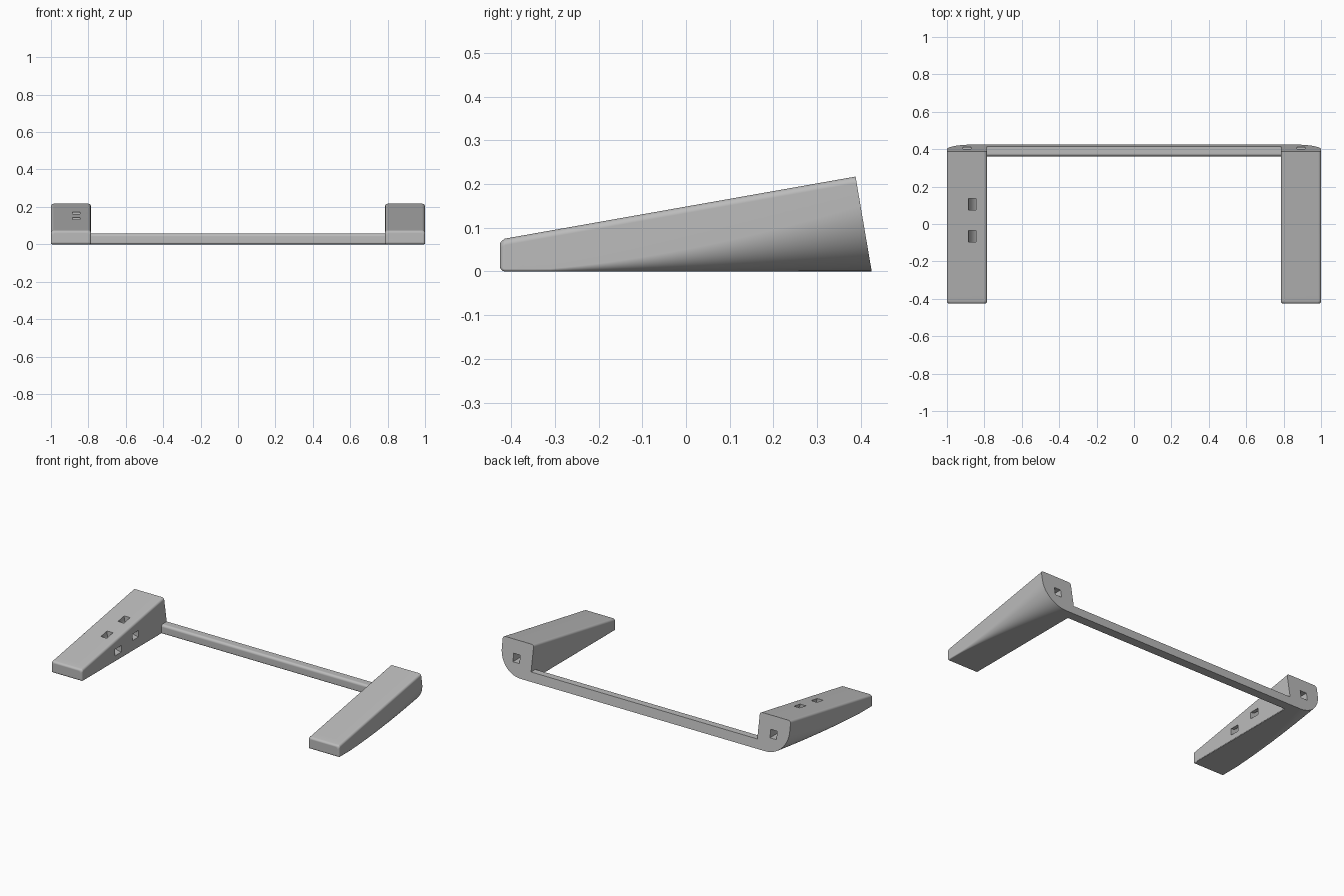
import bpy
import bmesh
from math import sin, cos, pi, radians

if "Cube" in bpy.data.objects:
    bpy.data.objects.remove(bpy.data.objects["Cube"], do_unlink=True)

FRONT, LENGTH, LEAN = -0.426, 0.851, 0.037   # front plane, base length, back lean
FRONT_H, BACK_H = 0.073, 0.217               # foot heights
INNER, OUTER = 0.786, 1.0                    # foot sides
EDGE = 0.015                                 # small edge rounding

grey = bpy.data.materials.new("grey plastic")
grey.use_nodes = True
colour = (0.5, 0.5, 0.5, 1)
grey.diffuse_color = colour
grey.node_tree.nodes["Principled BSDF"].inputs["Base Color"].default_value = colour


def make_object(name, bm):
    bmesh.ops.recalc_face_normals(bm, faces=bm.faces)
    mesh = bpy.data.meshes.new(name)
    bm.to_mesh(mesh)
    bm.free()
    mesh.materials.append(grey)
    obj = bpy.data.objects.new(name, mesh)
    bpy.context.collection.objects.link(obj)
    return obj


def loft(name, rings):
    """Skin a list of equal closed rings and cap both ends."""
    bm = bmesh.new()
    loops = [[bm.verts.new(p) for p in ring] for ring in rings]
    n = len(loops[0])
    for a, b in zip(loops, loops[1:]):
        for i in range(n):
            j = (i + 1) % n
            bm.faces.new((a[i], a[j], b[j], b[i]))
    bm.faces.new(loops[0])
    bm.faces.new(loops[-1])
    return make_object(name, bm)


def corner(cx, cz, r, start, steps):
    """Quarter circle, counter-clockwise from the start angle."""
    angles = [radians(start + 90 * i / steps) for i in range(steps + 1)]
    return [(cx + r * cos(a), cz + r * sin(a)) for a in angles]


def foot_ring(side, t, inset=0.0, push=0.0):
    """Foot section at t (0 front, 1 back); the outer lower corner rounds off to the back."""
    top = FRONT_H + t * (BACK_H - FRONT_H)
    x0, x1, z0, z1 = INNER + inset, OUTER - inset, inset, top - inset
    r = EDGE
    big = max(0.006, 0.15 * t ** 1.6)
    low = 0.006
    pts = (corner(x1 - r, z1 - r, r, 0, 5) + corner(x0 + r, z1 - r, r, 90, 5)
           + corner(x0 + low, z0 + low, low, 180, 3)
           + corner(x1 - big, z0 + big, big, 270, 14))
    return [(side * x, FRONT + push + t * (LENGTH - LEAN * z / top), z) for x, z in pts]


def cut(obj, cutter):
    mod = obj.modifiers.new("cut", 'BOOLEAN')
    mod.operation = 'DIFFERENCE'
    mod.solver = 'EXACT'
    mod.object = cutter
    bpy.context.view_layer.objects.active = obj
    bpy.ops.object.modifier_apply(modifier=mod.name)
    bpy.data.objects.remove(cutter, do_unlink=True)


def finish(obj):
    bpy.ops.object.select_all(action='DESELECT')
    obj.select_set(True)
    bpy.context.view_layer.objects.active = obj
    bpy.ops.object.shade_smooth_by_angle(angle=radians(30))
    mod = obj.modifiers.new("flat face normals", 'WEIGHTED_NORMAL')
    mod.keep_sharp = True


def socket_cutter(x):
    """Square socket in the back of a foot."""
    bm = bmesh.new()
    bmesh.ops.create_cube(bm, size=1)
    for v in bm.verts:
        v.co = (x + v.co.x * 0.045, 0.38 + v.co.y * 0.16, 0.11 + v.co.z * 0.05)
    return make_object("socket_cutter", bm)


def slot_cutter(y):
    """Curved tie slot from the top of the foot to its inner side."""
    top = FRONT_H + (y - FRONT) / (LENGTH - LEAN) * (BACK_H - FRONT_H)
    angles = [radians(150 + 150 * i / 20) for i in range(21)]
    arc = [(0.1, a) for a in angles] + [(0.059, a) for a in reversed(angles)]
    rings = [[(-INNER + r * cos(a), y + dy, top + r * sin(a)) for r, a in arc]
             for dy in (-0.031, 0.031)]
    return loft("slot_cutter", rings)


# Feet: wedges with a rounded front rim
for name, side in (("left_foot", 1), ("right_foot", -1)):
    rings = []
    for i in range(5):
        a = i / 5 * pi / 2
        rings.append(foot_ring(side, 0.0, EDGE * 0.8 * (1 - sin(a)), EDGE * 0.8 * (1 - cos(a))))
    start = EDGE * 0.8 / LENGTH
    rings += [foot_ring(side, start + (1 - start) * i / 24) for i in range(25)]
    foot = loft(name, rings)
    cut(foot, socket_cutter(side * 0.893))
    if side < 0:
        for y in (0.105, -0.065):
            cut(foot, slot_cutter(y))
    finish(foot)

# Rear crossbar, flush with the leaning backs of the feet
bar_top, bar_front = 0.057, 0.362
back = FRONT + LENGTH
profile = [(back, 0), (back - LEAN * bar_top / BACK_H, bar_top)]
profile += corner(bar_front + EDGE, bar_top - EDGE, EDGE, 90, 6)
profile += corner(bar_front + 0.01, 0.01, 0.01, 180, 5)
bar = loft("crossbar", [[(x, y, z) for y, z in profile] for x in (-INNER - 0.01, INNER + 0.01)])
finish(bar)
